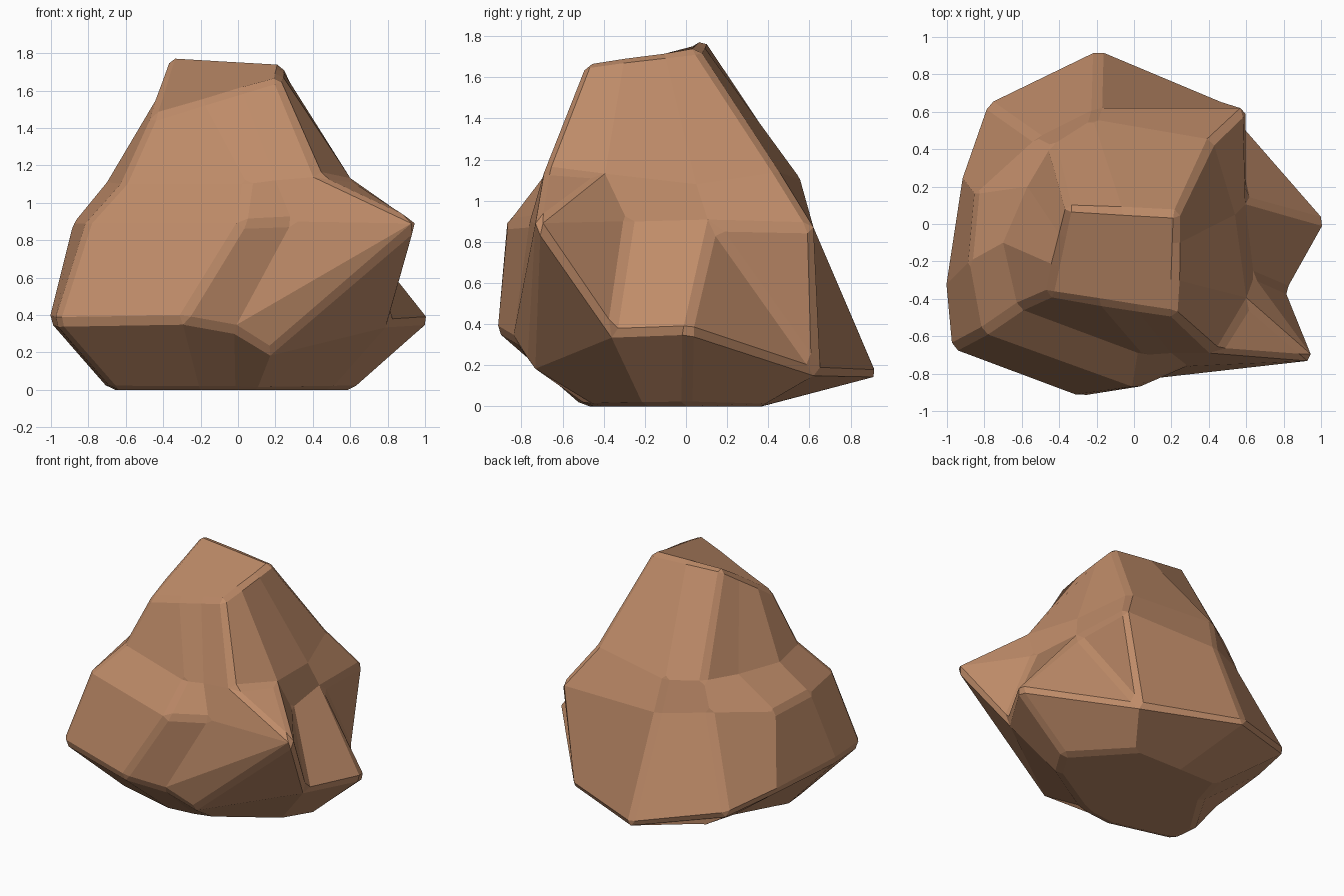
import bpy, bmesh
from mathutils import Vector

if "Cube" in bpy.data.objects:
    bpy.data.objects.remove(bpy.data.objects["Cube"])

# Rings run: front-left, front, front notch, front-right spur, right-front,
# right, back-right, back, back-left, left-back, left
low = [(-.98, -.67, .36), (-.3, -.925, .37), (-.02, -.84, .32), (.17, -.76, .2),
       (.82, -.36, .35), (1.04, .01, .37), (.49, .64, .16), (-.19, .94, .15),
       (-.79, .65, .27), (-.92, .25, .33), (-1.01, -.33, .37)]
mid = [(-.81, -.58, .89), (.02, -.88, .89), (.29, -.76, .9), (.97, -.73, .89),
       (.64, -.28, .9), (.6, .13, .88), (.6, .62, .87), (-.2, .62, .87),
       (-.52, .46, .9), (-.85, .16, .88), (-.88, -.2, .89)]
upper = [(-.62, -.45, 1.1), (.05, -.7, 1.1), (.2, -.69, 1.12), (.44, -.69, 1.14),
         (.61, -.42, 1.12), (.54, .05, 1.08), (.42, .45, 1.14), (-.22, .56, 1.1),
         (-.44, .42, 1.1), (-.57, .2, 1.1), (-.7, -.1, 1.11)]

# Tilted four-cornered peak, divided to match the rings
fl, fr, br, bl = (Vector(v) for v in ((-.46, -.38, 1.46), (.22, -.49, 1.67),
                                      (.24, .06, 1.74), (-.36, .09, 1.79)))
peak = [fl, fl.lerp(fr, .4), fl.lerp(fr, .7), fr, fr.lerp(br, .35), fr.lerp(br, .7),
        br, br.lerp(bl, .5), bl, bl.lerp(fl, .33), bl.lerp(fl, .66)]

# Flat foot drawn in from the low ring, more so under the back left
foot = [((.6 if x > 0 else .52 if y > 0 else .68) * x, max(-.5, min(.57 * y, .37)), 0)
        for x, y, z in low]

# Loft the rings into a closed boulder; chosen panels are split to form creases
bm = bmesh.new()
rings = [[bm.verts.new(p) for p in ring] for ring in (foot, low, mid, upper, peak)]
n = len(low)
rising = {(1, 2), (2, 3)}
falling = {(1, 3), (1, 5)}
for r, (a, b) in enumerate(zip(rings, rings[1:])):
    for i in range(n):
        p, q, s, t = a[i], a[(i + 1) % n], b[(i + 1) % n], b[i]
        if (r, i) in rising:
            panels = [(p, q, s), (p, s, t)]
        elif (r, i) in falling:
            panels = [(p, q, t), (q, s, t)]
        else:
            panels = [(p, q, s, t)]
        for panel in panels:
            bm.faces.new(panel)
bm.faces.new(rings[0][::-1])
bm.faces.new(rings[-1])
bmesh.ops.recalc_face_normals(bm, faces=bm.faces)
mesh = bpy.data.meshes.new("boulder")
bm.to_mesh(mesh)
bm.free()
rock = bpy.data.objects.new("boulder", mesh)
bpy.context.collection.objects.link(rock)

# Chipped edges
bev = rock.modifiers.new("chipped_edges", 'BEVEL')
bev.width = .03
bev.segments = 1
bev.limit_method = 'ANGLE'
bev.angle_limit = .5
bev.use_clamp_overlap = False

# Brown stone
mat = bpy.data.materials.new("brown_stone")
mat.diffuse_color = (.52, .26, .14, 1)
mat.use_nodes = True
mat.node_tree.nodes["Principled BSDF"].inputs["Base Color"].default_value = mat.diffuse_color
mesh.materials.append(mat)
